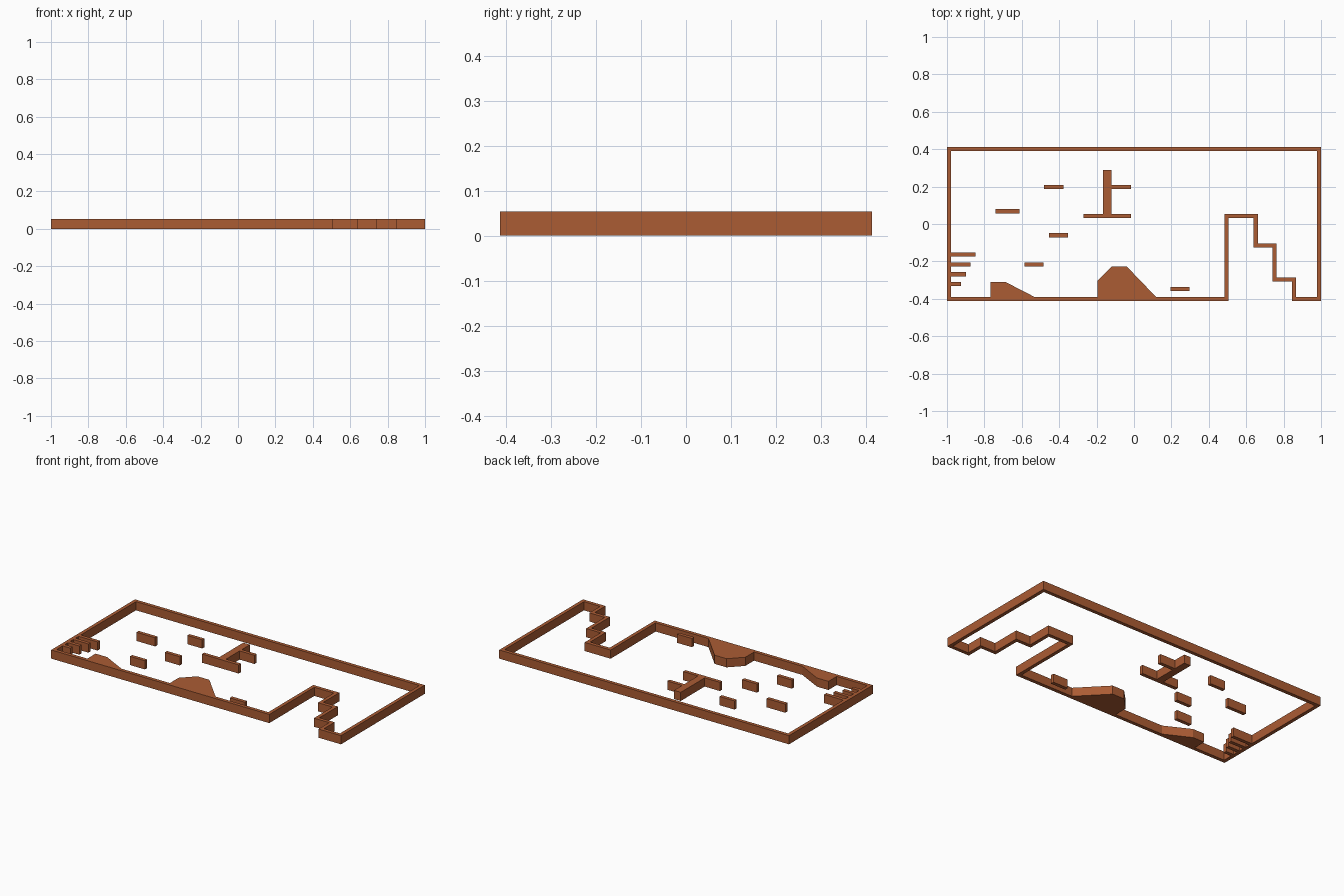
import bpy, bmesh

if "Cube" in bpy.data.objects:
    bpy.data.objects.remove(bpy.data.objects["Cube"])

H = 0.054   # height of every wall
T = 0.022   # wall thickness

mat = bpy.data.materials.new("terracotta")
mat.diffuse_color = (0.41, 0.107, 0.034, 1)
mat.use_nodes = True
mat.node_tree.nodes["Principled BSDF"].inputs["Base Color"].default_value = mat.diffuse_color


def finish(name, bm):
    bmesh.ops.recalc_face_normals(bm, faces=bm.faces)
    me = bpy.data.meshes.new(name)
    bm.to_mesh(me)
    bm.free()
    me.materials.append(mat)
    bpy.context.collection.objects.link(bpy.data.objects.new(name, me))


def extrude_up(bm):
    r = bmesh.ops.extrude_face_region(bm, geom=bm.faces[:])
    verts = [g for g in r["geom"] if isinstance(g, bmesh.types.BMVert)]
    bmesh.ops.translate(bm, vec=(0, 0, H), verts=verts)


def slab(name, pts):
    bm = bmesh.new()
    bm.faces.new([bm.verts.new((x, y, 0)) for x, y in pts])
    extrude_up(bm)
    finish(name, bm)


def bar(name, x0, x1, y0, y1):
    slab(name, [(x0, y0), (x1, y0), (x1, y1), (x0, y1)])


def inset(pts, t):
    """Offset a counter-clockwise right-angled outline inwards."""
    out = []
    for i, (x, y) in enumerate(pts):
        px, py = pts[i - 1]
        nx, ny = pts[(i + 1) % len(pts)]
        for ax, ay in ((x - px, y - py), (nx - x, ny - y)):
            if abs(ax) > abs(ay):
                oy = t if ax > 0 else -t
            else:
                ox = -t if ay > 0 else t
        out.append((x + ox, y + oy))
    return out


# Boundary wall with the stepped tower notch
outline = [(-1, -.413), (.505, -.413), (.505, .031), (.64, .031),
           (.64, -.126), (.74, -.126), (.74, -.308), (.845, -.308),
           (.845, -.413), (1, -.413), (1, .413), (-1, .413)]
bm = bmesh.new()
o = [bm.verts.new((x, y, 0)) for x, y in outline]
n = [bm.verts.new((x, y, 0)) for x, y in inset(outline, T)]
for i in range(len(o)):
    j = (i + 1) % len(o)
    bm.faces.new((o[i], o[j], n[j], n[i]))
extrude_up(bm)
finish("boundary_wall", bm)

# Free-standing platforms: left, right, centre y
for i, (x0, x1, y) in enumerate([(-.481, -.378, .198), (-.741, -.612, .068),
                                 (-.455, -.352, -.06), (-.586, -.483, -.217),
                                 (.195, .298, -.348)]):
    bar(f"platform_{i + 1}", x0, x1, y - T / 2, y + T / 2)

# Ledges on the left wall, getting shorter downwards
for i in range(4):
    y = -.164 - i * .0522
    bar(f"wall_ledge_{i + 1}", -1 + T, -.847 - i * .026, y - T / 2, y + T / 2)

# Central post with its two cross ledges
bar("post", -.166, -.12, .053, .289)
bar("post_ledge", -.12, -.017, .187, .209)
bar("post_base", -.271, -.017, .031, .053)

# Mounds resting on the bottom wall
base = -.413 + T
slab("small_mound", [(-.766, base), (-.53, base), (-.687, -.31), (-.766, -.31)])
slab("large_mound", [(-.196, base), (.119, base), (-.038, -.228),
                     (-.12, -.228), (-.196, -.305)])
